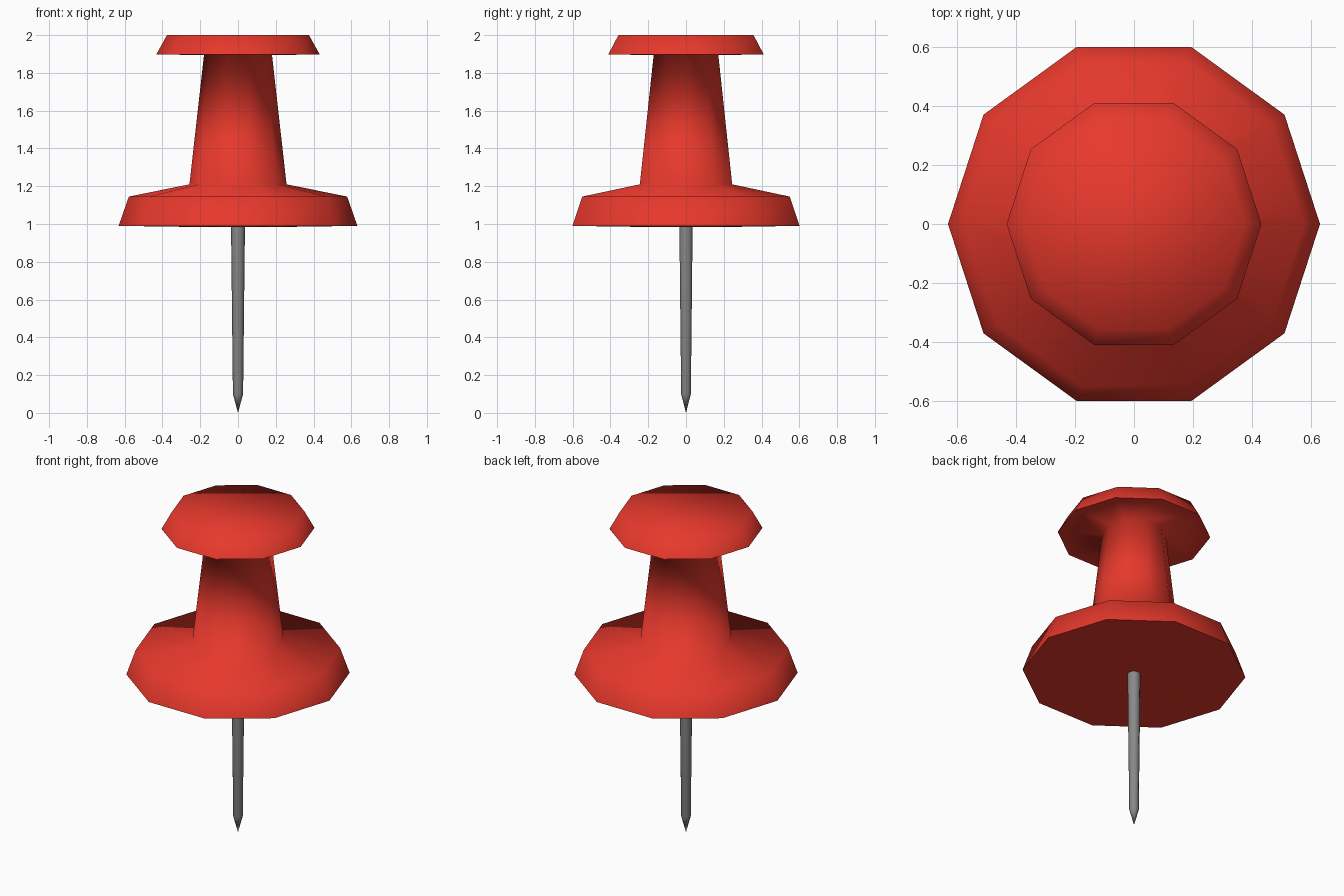
import bpy, bmesh
from math import cos, sin, pi, radians

if "Cube" in bpy.data.objects:
    bpy.data.objects.remove(bpy.data.objects["Cube"])

SIDES = 10


def lathe(name, profile, color, angle):
    """Revolve an (r, z) profile, listed bottom to top, with capped ends."""
    bm = bmesh.new()
    rings = []
    for r, z in profile:
        if r == 0:
            rings.append([bm.verts.new((0, 0, z))] * SIDES)
        else:
            rings.append([bm.verts.new((r * cos(2 * pi * i / SIDES),
                                        r * sin(2 * pi * i / SIDES), z))
                          for i in range(SIDES)])
    for low, high in zip(rings, rings[1:]):
        for i in range(SIDES):
            j = (i + 1) % SIDES
            bm.faces.new(dict.fromkeys((low[i], low[j], high[j], high[i])))
    for ring in (rings[0], rings[-1]):
        if ring[0] is not ring[1]:
            bm.faces.new(ring)
    bmesh.ops.recalc_face_normals(bm, faces=bm.faces)
    mesh = bpy.data.meshes.new(name)
    bm.to_mesh(mesh)
    bm.free()
    obj = bpy.data.objects.new(name, mesh)
    bpy.context.collection.objects.link(obj)
    mat = bpy.data.materials.new(name + "_material")
    mat.diffuse_color = color
    mat.use_nodes = True
    mat.node_tree.nodes["Principled BSDF"].inputs["Base Color"].default_value = mat.diffuse_color
    mesh.materials.append(mat)
    bpy.ops.object.select_all(action='DESELECT')
    obj.select_set(True)
    bpy.context.view_layer.objects.active = obj
    bpy.ops.object.shade_smooth_by_angle(angle=radians(angle))
    return obj


# Plastic grip: wide collar, tapered stem, flared cap
lathe("grip", [(0.28, 0.985), (0.632, 0.99), (0.578, 1.145), (0.257, 1.21),
               (0.18, 1.895), (0.433, 1.897), (0.376, 2.0)],
      (0.8, 0.04, 0.025, 1), 100)

# Steel needle with a short pointed tip
lathe("needle", [(0, 0), (0.027, 0.1), (0.037, 1.0)],
      (0.25, 0.25, 0.25, 1), 60)
